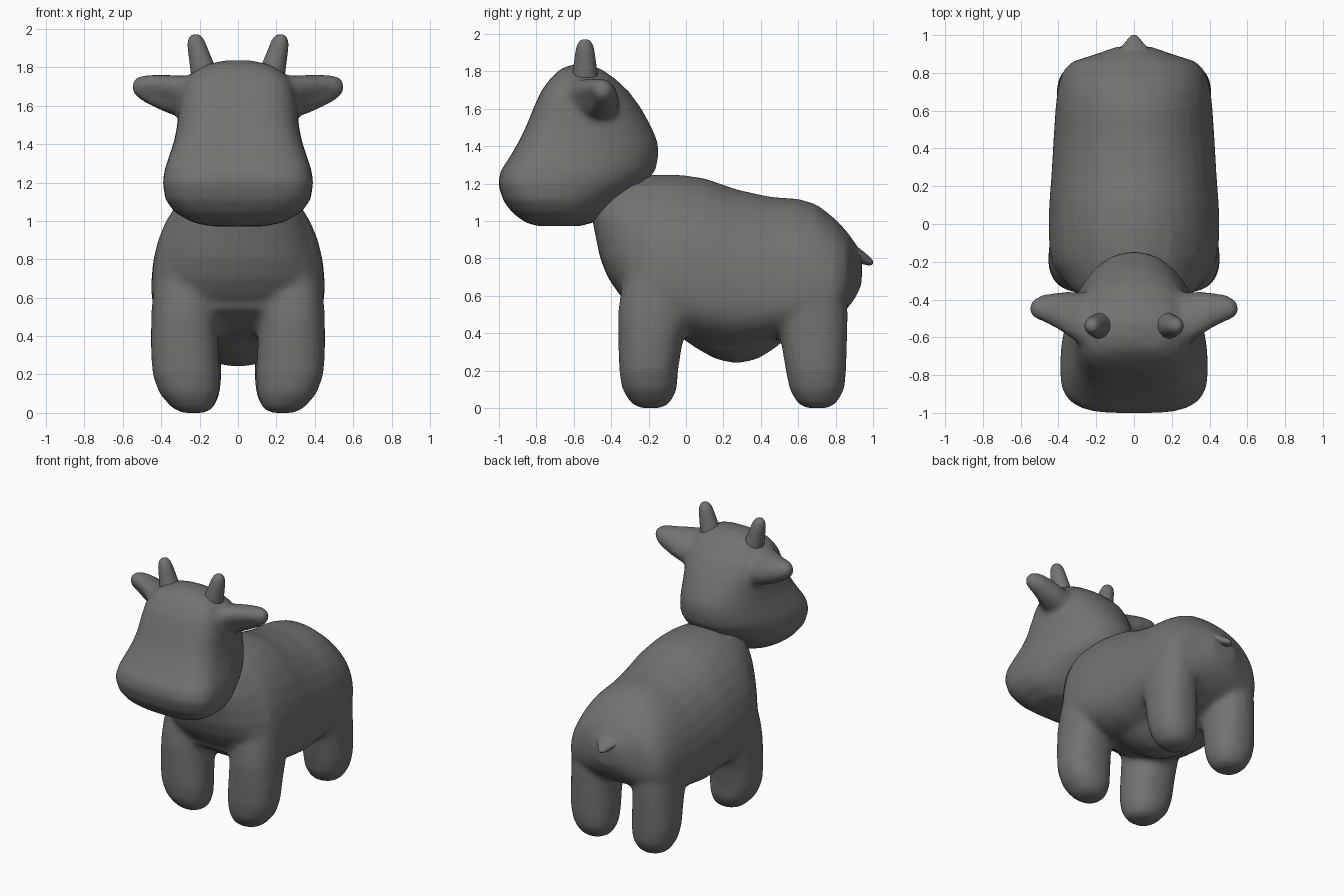
import bpy, bmesh, math
from mathutils import Vector

X, Y, Z = Vector((1, 0, 0)), Vector((0, 1, 0)), Vector((0, 0, 1))
DARK = bpy.data.materials.new("dark_grey")
DARK.diffuse_color = (0.17, 0.17, 0.165, 1)


def ring(c, u, v, ru, rv, n=24, eu=(2, 2)):
    """Superellipse ring; rv is (plus, minus), eu holds the exponents of those halves."""
    pts = []
    for i in range(n):
        a = 2 * math.pi * i / n
        ca, sa = math.cos(a), math.sin(a)
        k = 0 if sa >= 0 else 1
        p = 2 / eu[k]
        pts.append(Vector(c) + u * ru * math.copysign(abs(ca) ** p, ca)
                   + v * rv[k] * math.copysign(abs(sa) ** p, sa))
    return pts


def loft(bm, rings, mirror=False):
    """Skin a stack of rings and close both ends; optionally add the mirrored twin."""
    for s in ((1, -1) if mirror else (1,)):
        rows = [[bm.verts.new((p.x * s, p.y, p.z)) for p in r] for r in rings]
        n = len(rows[0])
        for a, b in zip(rows, rows[1:]):
            for i in range(n):
                bm.faces.new((a[i], a[(i + 1) % n], b[(i + 1) % n], b[i]))
        bm.faces.new(rows[0])
        bm.faces.new(rows[-1])


def finish(bm, name, soften=0):
    """Make the object; soften > 0 fuses its shells into one skin and smooths it."""
    bmesh.ops.recalc_face_normals(bm, faces=bm.faces)
    me = bpy.data.meshes.new(name)
    bm.to_mesh(me)
    bm.free()
    me.materials.append(DARK)
    for p in me.polygons:
        p.use_smooth = True
    ob = bpy.data.objects.new(name, me)
    bpy.context.collection.objects.link(ob)
    if soften:
        m = ob.modifiers.new("fuse", 'REMESH')
        m.mode, m.voxel_size, m.use_smooth_shade = 'VOXEL', 0.018, True
        m = ob.modifiers.new("soften", 'SMOOTH')
        m.factor, m.iterations = 0.5, soften
    else:
        m = ob.modifiers.new("round", 'SUBSURF')
        m.levels = m.render_levels = 1


# Body: barrel along y, belly, chest and legs, fused into one soft skin
bm = bmesh.new()
barrel = [  # y, top, bottom, widest height, half width
    (-.32, 1.18, .54, .72, .36), (-.22, 1.245, .48, .70, .43), (-.14, 1.25, .42, .68, .448),
    (-.03, 1.248, .38, .66, .453), (.10, 1.23, .345, .64, .45), (.27, 1.17, .32, .62, .437),
    (.45, 1.13, .35, .60, .427), (.60, 1.12, .40, .60, .417), (.70, 1.09, .43, .60, .408),
    (.80, 1.01, .48, .62, .385), (.86, .945, .53, .66, .33), (.90, .89, .58, .70, .20),
    (.94, .83, .66, .74, .09)]
loft(bm, [ring((0, y, m), X, Z, w, (t - m, m - b), 32, (2.05, 2.7)) for y, t, b, m, w in barrel])
belly = [(-.06, .40, .20), (.06, .315, .25), (.16, .26, .28), (.27, .236, .29), (.38, .26, .28),
         (.47, .315, .25), (.57, .40, .2)]
loft(bm, [ring((0, y, .5), X, Z, w, (.1, .5 - b), 24, (2, 2)) for y, b, w in belly])
chest = [  # z, front y, half width
    (.42, -.08, .18), (.48, -.19, .28), (.54, -.28, .37), (.61, -.36, .425), (.70, -.42, .447),
    (.80, -.46, .44), (.92, -.485, .405), (1.02, -.505, .36), (1.12, -.50, .29), (1.2, -.45, .2)]
loft(bm, [ring((0, -.05, z), X, Y, w, (.12, -.05 - f), 32, (2, 2.3)) for z, f, w in chest])
front_leg = [  # z, x, y, x radius, y radius
    (0, .23, -.19, .06, .06), (.025, .235, -.19, .11, .105), (.10, .255, -.195, .155, .147),
    (.20, .27, -.2, .177, .158), (.35, .278, -.19, .177, .172), (.50, .28, -.165, .173, .2),
    (.62, .275, -.15, .17, .2), (.75, .26, -.14, .165, .18), (.88, .23, -.13, .13, .14)]
rear_leg = [
    (0, .23, .70, .06, .06), (.025, .235, .70, .108, .105), (.10, .24, .70, .147, .147),
    (.20, .248, .695, .162, .162), (.35, .25, .685, .16, .177), (.50, .25, .665, .16, .2),
    (.62, .25, .66, .155, .2), (.75, .24, .65, .145, .18), (.88, .22, .63, .12, .13)]
for leg in (front_leg, rear_leg):
    loft(bm, [ring((x, y, z), X, Y, rx, (ry, ry), 24, (2.3, 2.3)) for z, x, y, rx, ry in leg], True)
finish(bm, "body_and_legs", 16)

# Head: boxy muzzle at the front, rounded skull behind
bm = bmesh.new()
head = [  # z, front y, back y, widest y, half width
    (.972, -.79, -.57, -.67, .14), (.993, -.86, -.49, -.68, .24), (1.045, -.93, -.42, -.70, .33),
    (1.11, -.978, -.34, -.73, .378), (1.2, -1.005, -.22, -.75, .393), (1.27, -.99, -.163, -.73, .382),
    (1.35, -.937, -.146, -.68, .355), (1.42, -.897, -.15, -.63, .332), (1.5, -.857, -.183, -.58, .317),
    (1.6, -.817, -.238, -.54, .309), (1.69, -.777, -.303, -.53, .294), (1.76, -.727, -.378, -.54, .253),
    (1.812, -.672, -.453, -.55, .175), (1.836, -.61, -.52, -.56, .07)]
loft(bm, [ring((0, m, z), X, Y, w, (b - m, m - f), 40, (2.1, 3.3)) for z, f, b, m, w in head])

# Ears: tilted leaves with a shallow hollow, blended into the head
U, V = Vector((0, .93, -.37)), Vector((0, .37, .93))
ear = [  # x, y, z, long radius, short radius, hollow depth
    (.20, -.51, 1.64, .15, .11, 0), (.28, -.505, 1.645, .15, .105, .05), (.36, -.48, 1.66, .125, .098, .35),
    (.43, -.46, 1.675, .096, .086, .35), (.49, -.45, 1.69, .074, .07, .3), (.53, -.45, 1.696, .05, .052, .1),
    (.552, -.45, 1.70, .022, .025, 0)]
rings = []
for x, y, z, ru, rv, d in ear:
    c = Vector((x, y, z))
    pts = ring(c, U, V, ru, (rv, rv), 24)
    for i, p in enumerate(pts):
        off = math.cos(2 * math.pi * i / 24 - math.radians(225))
        pts[i] = c + (p - c) * (1 - d * max(0, off) ** 4)
    rings.append(pts)
loft(bm, rings, True)
finish(bm, "head_and_ears", 8)

# Horns
bm = bmesh.new()
horn = [(1.70, .16, .08), (1.78, .178, .071), (1.85, .197, .06), (1.91, .213, .052),
        (1.945, .219, .043), (1.965, .221, .028), (1.972, .221, .012)]
loft(bm, [ring((x, -.54, z), X, Y, r, (r, r), 16) for z, x, r in horn], True)
finish(bm, "horns")

# Tail: wide root tapering to a short rounded tip
bm = bmesh.new()
tail = [(.78, .86, .22, .06), (.85, .845, .17, .053), (.905, .822, .10, .042), (.955, .795, .05, .03),
        (.985, .778, .03, .021), (1.0, .771, .01, .008)]
loft(bm, [ring((0, y, z), X, Vector((0, .5, .85)), rx, (rz, rz), 16) for y, z, rx, rz in tail])
finish(bm, "tail")
